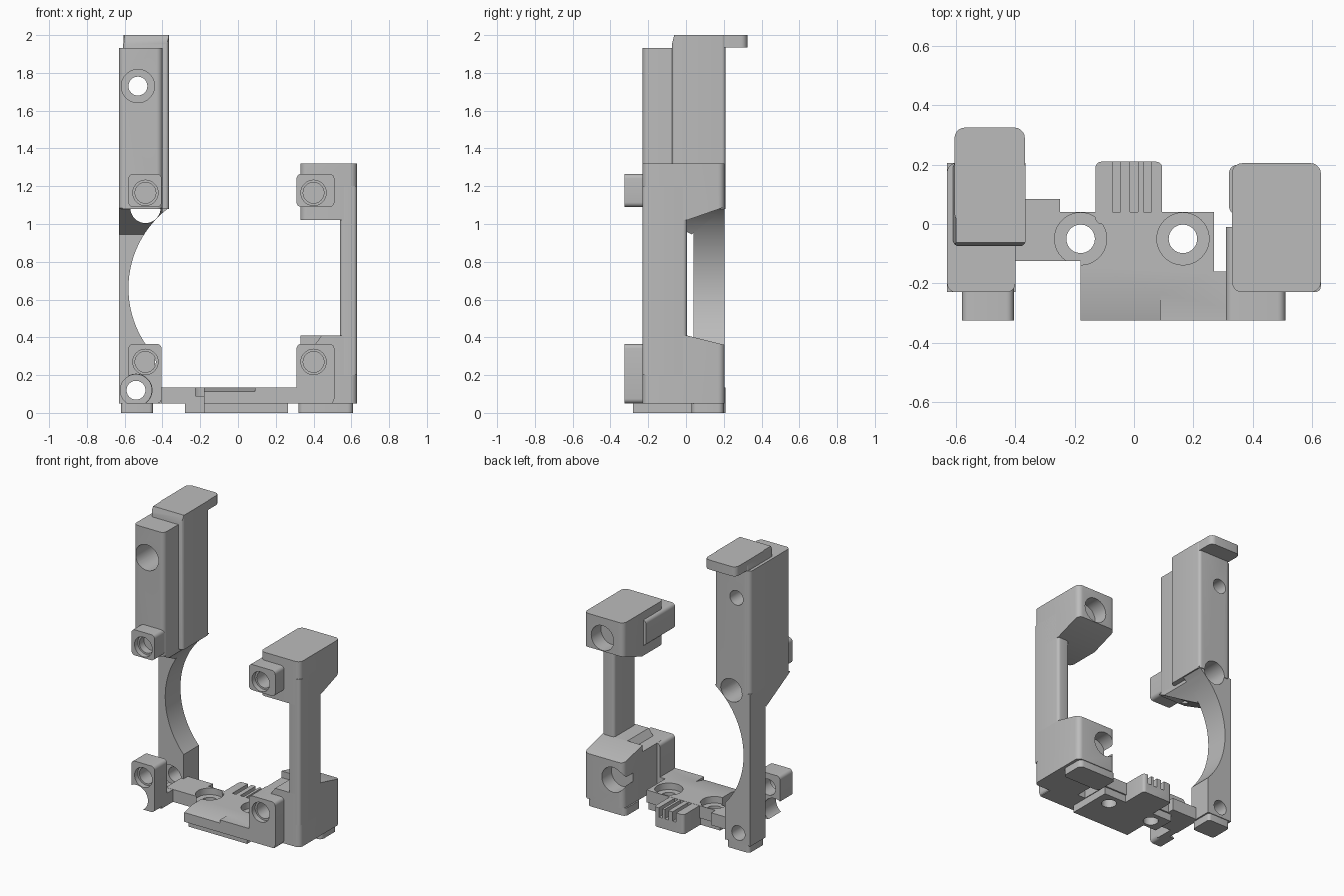
import bpy, bmesh, math
from mathutils import Vector

old = bpy.data.objects.get("Cube")
if old:
    bpy.data.objects.remove(old, do_unlink=True)

grey = bpy.data.materials.new("plain grey")
grey.use_nodes = True
grey.diffuse_color = (0.5, 0.5, 0.5, 1)
grey.node_tree.nodes["Principled BSDF"].inputs["Base Color"].default_value = (0.5, 0.5, 0.5, 1)

PLACE = {"x": lambda u, v, w: (w, u, v),
         "y": lambda u, v, w: (u, w, v),
         "z": lambda u, v, w: (u, v, w)}


def prism(name, pts, axis, a, b, rad=0, round_axis=None):
    """Extrude a 2D outline along an axis, rounding the edges parallel to round_axis."""
    bm = bmesh.new()
    face = bm.faces.new([bm.verts.new(PLACE[axis](u, v, a)) for u, v in pts])
    res = bmesh.ops.extrude_face_region(bm, geom=[face])
    move = Vector(PLACE[axis](0, 0, b - a))
    bmesh.ops.translate(bm, vec=move, verts=[g for g in res["geom"] if isinstance(g, bmesh.types.BMVert)])
    if rad:
        k = "xyz".index(round_axis or axis)
        edges = [e for e in bm.edges
                 if abs((e.verts[0].co - e.verts[1].co).normalized()[k]) > 0.99]
        bmesh.ops.bevel(bm, geom=edges, offset=rad, segments=5, profile=0.5, affect="EDGES")
    bmesh.ops.recalc_face_normals(bm, faces=bm.faces)
    mesh = bpy.data.meshes.new(name)
    bm.to_mesh(mesh)
    bm.free()
    mesh.materials.append(grey)
    ob = bpy.data.objects.new(name, mesh)
    bpy.context.scene.collection.objects.link(ob)
    return ob


def box(name, x0, x1, y0, y1, z0, z1, rad=0, axis="z"):
    return prism(name, [(x0, y0), (x1, y0), (x1, y1), (x0, y1)], "z", z0, z1, rad, axis)


def rod(u, v, r, a, b, axis="y", n=40):
    pts = [(u + r * math.cos(2 * math.pi * i / n), v + r * math.sin(2 * math.pi * i / n)) for i in range(n)]
    return prism("cutter", pts, axis, a, b)


def cut(ob, *cutters):
    """Subtract the cutters one by one, then discard them."""
    for c in cutters:
        c.hide_render = True
        mod = ob.modifiers.new("cut", "BOOLEAN")
        mod.operation = "DIFFERENCE"
        mod.solver = "EXACT"
        mod.object = c
        deps = bpy.context.evaluated_depsgraph_get()
        deps.update()
        mesh = bpy.data.meshes.new_from_object(ob.evaluated_get(deps))
        ob.modifiers.clear()
        ob.data = mesh
        bpy.data.objects.remove(c, do_unlink=True)
    return ob


def screw_boss(name, x0, x1, z0, z1, y1, hx, hz, depth):
    """Forward-standing block with a stepped screw hole."""
    ob = box(name, x0, x1, -0.325, y1, z0, z1, 0.025, "y")
    return cut(ob, rod(hx, hz, 0.067, -0.4, -0.29), rod(hx, hz, 0.055, -0.35, depth))


# Base plate with two counterbored holes and a sloped front
base = prism("base_plate", [(-0.46, -0.125), (-0.18, -0.125), (-0.18, -0.325), (0.5, -0.325),
                            (0.5, -0.16), (0.27, -0.16), (0.27, 0.04), (-0.25, 0.04),
                            (-0.25, 0.085), (-0.46, 0.085)], "z", 0.05, 0.135)
cut(base, prism("cutter", [(-0.23, 0.136), (-0.34, 0.11), (-0.34, 0.2), (-0.23, 0.2)], "x", -0.2, 0.09))
foot = prism("base_foot", [(-0.28, -0.12), (-0.18, -0.12), (-0.18, -0.28), (0.265, -0.28),
                           (0.265, 0.03), (-0.28, 0.03)], "z", 0, 0.052)
for hx in (-0.18, 0.165):
    cut(base, rod(hx, -0.05, 0.088, 0.09, 0.2, "z"), rod(hx, -0.05, 0.048, -0.1, 0.2, "z"))
    cut(foot, rod(hx, -0.05, 0.048, -0.1, 0.2, "z"))

# Slotted block at the back of the base
comb = box("slotted_block", -0.13, 0.095, 0.0, 0.21, 0, 0.134, 0.02)
for x in (-0.072, -0.013, 0.032):
    cut(comb, box("cutter", x, x + 0.027, 0.04, 0.3, 0.07, 0.2))

# Short tower on the left: column, two blocks, foot and bosses
box("short_column", 0.54, 0.63, -0.23, 0.005, 0.2, 1.2, 0.02)
upper = prism("short_upper_block", [(-0.23, 1.02), (0.005, 1.02), (0.205, 1.09), (0.205, 1.32), (-0.23, 1.32)],
              "x", 0.33, 0.63, 0.035, "z")
cut(upper, rod(0.49, 1.18, 0.085, 0.1, 0.4), rod(0.4, 1.165, 0.055, -0.4, -0.1))
lower = prism("short_lower_block", [(-0.23, 0.05), (0.205, 0.05), (0.205, 0.36), (0.005, 0.41), (-0.23, 0.41)],
              "x", 0.33, 0.63, 0.035, "z")
cut(lower, prism("cutter", [(0.3, 0.365), (0.41, 0.365), (0.45, 0.42), (0.3, 0.42)], "y", -0.4, 0.0),
    rod(0.41, 0.23, 0.085, 0.1, 0.4), rod(0.4, 0.27, 0.055, -0.4, -0.1))
box("short_tower_foot", 0.32, 0.61, 0.03, 0.2, 0, 0.052, 0.03)
screw_boss("short_upper_boss", 0.31, 0.51, 1.09, 1.265, -0.01, 0.4, 1.165, -0.1)
screw_boss("short_lower_boss", 0.31, 0.51, 0.05, 0.365, -0.16, 0.4, 0.27, -0.1)

# Tall tower on the right: front body, taller rear body and top lip
SCREW = (-0.53, 1.73)
ARC = (-0.05, 0.66, 0.53)
front = box("tall_front_body", -0.63, -0.4, -0.23, 0.205, 1.08, 1.932, 0.03)
rear = box("tall_rear_body", -0.61, -0.365, -0.075, 0.21, 1.08, 2.0, 0.02)
cut(rear, prism("cutter", [(-0.1, 1.93), (-0.08, 1.93), (-0.06, 2.01), (-0.1, 2.01)], "x", -0.7, -0.3),
    prism("cutter", [(-0.65, 1.93), (-0.612, 1.93), (-0.598, 2.01), (-0.65, 2.01)], "y", -0.3, 0.3))
for body in (front, rear):
    cut(body, rod(*SCREW, 0.088, -0.4, 0.08), rod(*SCREW, 0.05, -0.4, 0.4),
        rod(-0.49, 1.085, 0.08, 0.0, 0.4))
box("top_lip", -0.605, -0.368, 0.0, 0.325, 1.935, 2.0, 0.035)
screw_boss("tall_upper_boss", -0.58, -0.405, 1.09, 1.265, -0.2, -0.49, 1.165, -0.24)

# Sloped underside of the tall tower
wedge = prism("tall_wedge", [(-0.23, 1.085), (0.03, 0.945), (0.205, 1.085)], "x", -0.63, -0.4)
cut(wedge, rod(-0.49, 1.085, 0.08, -0.5, 0.5), rod(*ARC, -0.5, 0.5, n=96))

# Arched rear leg with a screw hole near its foot
leg = prism("arched_leg", [(-0.63, 0.05), (-0.44, 0.05), (-0.44, 0.6), (-0.365, 0.6),
                           (-0.365, 1.09), (-0.63, 1.09)], "y", 0.04, 0.205)
cut(leg, rod(*ARC, -0.5, 0.5, n=96), rod(-0.49, 1.085, 0.08, -0.5, 0.5),
    rod(-0.54, 0.12, 0.083, -0.2, 0.09), rod(-0.54, 0.12, 0.05, -0.2, 0.4))
box("leg_foot", -0.62, -0.45, 0.04, 0.2, 0, 0.052, 0.02)

# Lower boss beside the leg, cleared for the screw path, with its bridge
boss = screw_boss("tall_lower_boss", -0.58, -0.405, 0.05, 0.365, -0.19, -0.49, 0.27, 0.0)
cut(boss, rod(-0.54, 0.12, 0.085, -0.5, 0.0))
box("boss_bridge", -0.455, -0.405, -0.25, -0.1, 0.05, 0.134)

# Smooth curved walls, keep corners sharp
for ob in bpy.context.scene.objects:
    if ob.type == "MESH":
        bpy.ops.object.select_all(action="DESELECT")
        bpy.context.view_layer.objects.active = ob
        ob.select_set(True)
        bpy.ops.object.shade_smooth_by_angle(angle=math.radians(30))
